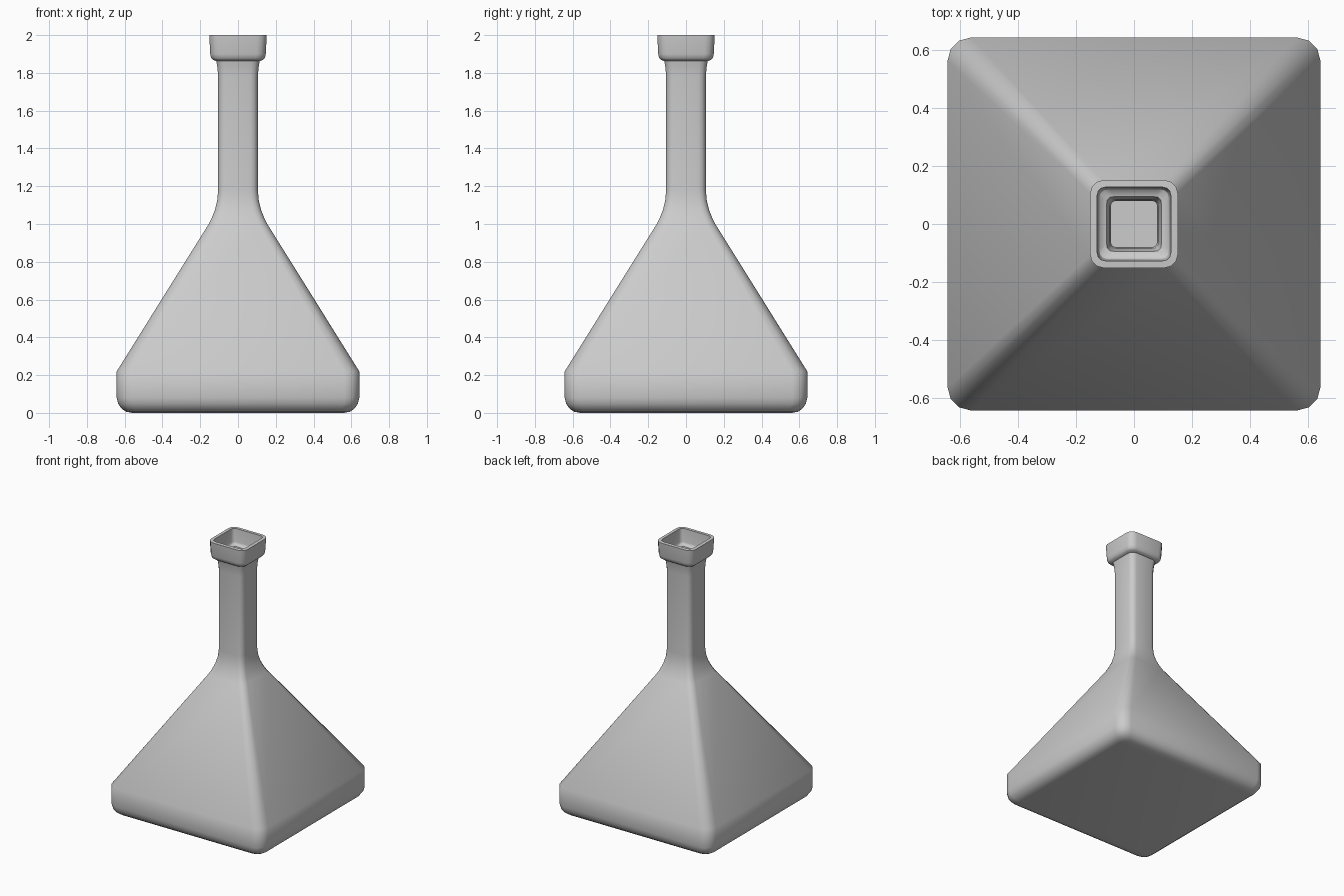
import bpy, bmesh, math

if "Cube" in bpy.data.objects:
    bpy.data.objects.remove(bpy.data.objects["Cube"])

# Outer wall from base to mouth: half width, height, corner radius
PROFILE = [
    (0.56, 0.0, 0.045), (0.592, 0.006, 0.058), (0.617, 0.023, 0.068),
    (0.634, 0.048, 0.076), (0.642, 0.08, 0.08), (0.642, 0.22, 0.08),
    (0.155, 1.0, 0.045), (0.14, 1.03, 0.043), (0.122, 1.075, 0.041),
    (0.11, 1.125, 0.04), (0.105, 1.18, 0.04), (0.105, 1.78, 0.04),
    (0.109, 1.83, 0.041), (0.115, 1.863, 0.043), (0.132, 1.868, 0.046),
    (0.142, 1.878, 0.048), (0.147, 1.9, 0.05), (0.152, 2.0, 0.05),
]
SEG = 3


def rounded_square(half, z, r):
    """Points of a square ring with rounded corners."""
    pts = []
    for q in range(4):
        mid = math.radians(45 + 90 * q)
        cx = math.copysign(half - r, math.cos(mid))
        cy = math.copysign(half - r, math.sin(mid))
        for i in range(SEG + 1):
            a = math.radians(90 * q + 90 * i / SEG)
            pts.append((cx + r * math.cos(a), cy + r * math.sin(a), z))
    return pts


# Bottle shell lofted through the rings
bm = bmesh.new()
rings = [[bm.verts.new(p) for p in rounded_square(*row)] for row in PROFILE]
bm.faces.new(rings[0][::-1])
for low, high in zip(rings, rings[1:]):
    n = len(low)
    for i in range(n):
        j = (i + 1) % n
        bm.faces.new((low[i], low[j], high[j], high[i]))
bm.normal_update()
mesh = bpy.data.meshes.new("square_flask")
bm.to_mesh(mesh)
bm.free()
flask = bpy.data.objects.new("square_flask", mesh)
bpy.context.collection.objects.link(flask)

# Wall thickness, open mouth
wall = flask.modifiers.new("wall", 'SOLIDIFY')
wall.thickness = 0.025
wall.offset = -1
wall.use_even_offset = True

bpy.context.view_layer.objects.active = flask
flask.select_set(True)
bpy.ops.object.modifier_apply(modifier="wall")
bpy.ops.object.shade_smooth_by_angle(angle=math.radians(50))
